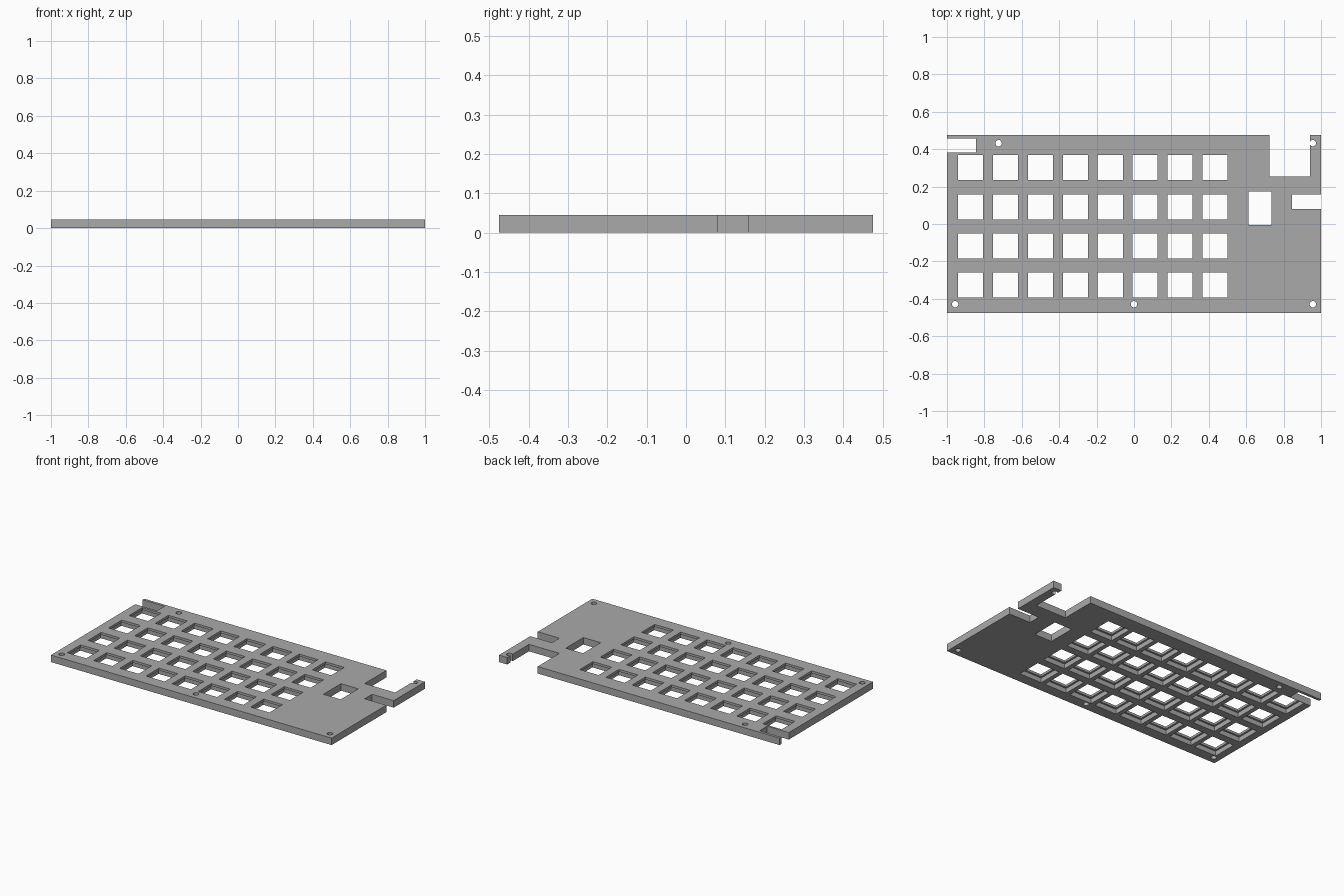
import bpy, bmesh
from mathutils import Matrix, Vector

if "Cube" in bpy.data.objects:
    bpy.data.objects.remove(bpy.data.objects["Cube"])

THICK, HALF_Y = 0.045, 0.475
LIP = 0.015            # thickness left around each key opening
KEY, RECESS = 0.134, 0.158

grey = bpy.data.materials.new("plate grey")
grey.use_nodes = True
grey.diffuse_color = (0.4, 0.4, 0.4, 1)
grey.node_tree.nodes["Principled BSDF"].inputs["Base Color"].default_value = (0.4, 0.4, 0.4, 1)


def add_box(bm, x0, x1, y0, y1, z0, z1):
    centre = Vector((x0 + x1, y0 + y1, z0 + z1)) / 2
    size = Matrix.Diagonal((x1 - x0, y1 - y0, z1 - z0, 1))
    bmesh.ops.create_cube(bm, size=1, matrix=Matrix.Translation(centre) @ size)


def make_object(name, bm):
    mesh = bpy.data.meshes.new(name)
    bm.to_mesh(mesh)
    bm.free()
    mesh.materials.append(grey)
    obj = bpy.data.objects.new(name, mesh)
    bpy.context.collection.objects.link(obj)
    return obj


def cut(target, name, bm):
    cutter = make_object(name, bm)
    cutter.hide_render = True
    mod = target.modifiers.new(name, "BOOLEAN")
    mod.operation, mod.solver, mod.object = "DIFFERENCE", "EXACT", cutter
    bpy.context.view_layer.objects.active = target
    bpy.ops.object.modifier_apply(modifier=name)
    bpy.data.objects.remove(cutter)


# Main slab
bm = bmesh.new()
add_box(bm, -1, 1, -HALF_Y, HALF_Y, 0, THICK)
plate = make_object("switch_plate", bm)

# Edge notches and the rectangular window
bm = bmesh.new()
for x0, x1, y0, y1 in [(-1.1, -0.845, 0.382, 0.458),
                       (0.725, 0.942, 0.253, 0.6),
                       (0.846, 1.1, 0.081, 0.157),
                       (0.613, 0.736, -0.006, 0.173)]:
    add_box(bm, x0, x1, y0, y1, -0.1, 0.1)
cut(plate, "notch_cutter", bm)

# Key openings, then the wider recesses underneath them
centres = [(-0.873 + 0.1865 * i, 0.301 - 0.2093 * j) for i in range(8) for j in range(4)]
for name, size, top in [("key_cutter", KEY, 0.1), ("recess_cutter", RECESS, THICK - LIP)]:
    bm = bmesh.new()
    h = size / 2
    for x, y in centres:
        add_box(bm, x - h, x + h, y - h, y + h, -0.1, top)
    cut(plate, name, bm)

# Screw holes
bm = bmesh.new()
for x, y in [(-0.956, -0.429), (0, -0.429), (0.956, -0.429), (-0.724, 0.432), (0.956, 0.432)]:
    bmesh.ops.create_cone(bm, cap_ends=True, segments=32, radius1=0.017, radius2=0.017,
                          depth=0.3, matrix=Matrix.Translation((x, y, 0)))
cut(plate, "screw_cutter", bm)

plate.select_set(True)
bpy.context.view_layer.objects.active = plate
bpy.ops.object.shade_smooth_by_angle()
